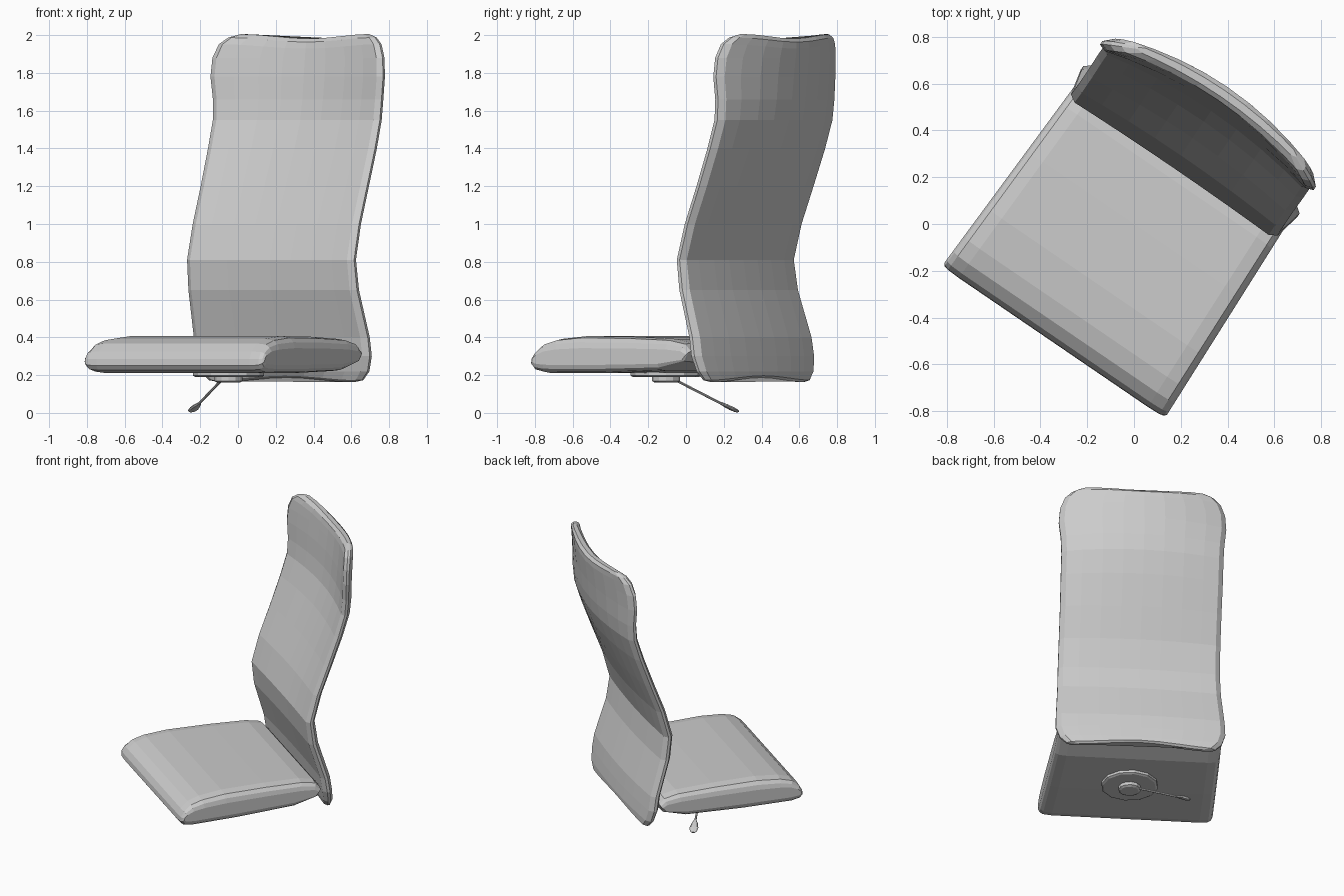
import bpy, bmesh, math
from mathutils import Vector

if "Cube" in bpy.data.objects:
    bpy.data.objects.remove(bpy.data.objects["Cube"])

TURN = math.radians(-34.3)   # the whole chair is swivelled on its axis


def loft(name, rings):
    """Skin a list of equal-length closed rings and cap both ends."""
    bm = bmesh.new()
    vs = [[bm.verts.new(p) for p in r] for r in rings]
    n = len(vs[0])
    for a, b in zip(vs, vs[1:]):
        for i in range(n):
            j = (i + 1) % n
            bm.faces.new((a[i], a[j], b[j], b[i]))
    bm.faces.new(vs[0])
    bm.faces.new(vs[-1])
    bmesh.ops.recalc_face_normals(bm, faces=bm.faces)
    me = bpy.data.meshes.new(name)
    bm.to_mesh(me)
    bm.free()
    ob = bpy.data.objects.new(name, me)
    bpy.context.collection.objects.link(ob)
    return ob


# Seat cushion: side profile (y, z) swept across the width
profile = [(-.613, .25), (-.61, .285), (-.59, .325), (-.54, .368), (-.46, .392),
           (-.3, .407), (0, .403), (.25, .392), (.35, .37), (.385, .33),
           (.36, .27), (.2, .222), (-.2, .21), (-.54, .212), (-.595, .226)]
stations = [(1, .45, .965), (.985, .72, .985), (.95, .92, .995), (.85, 1, 1), (.4, 1, 1)]
stations += [(-s, kz, ky) for s, kz, ky in reversed(stations)]
rings = []
for s, kz, ky in stations:
    rings.append([(s * (.555 - .035 * y), -.1 + (y + .1) * ky, .29 + (z - .29) * kz)
                  for y, z in profile])
seat = loft("seat_cushion", rings)
seat.rotation_euler.z = TURN

# Backrest rows: height, half width, edge depth, dish depth, thickness
rows = [(.175, .43, .45, .02, .02), (.185, .49, .448, .02, .045), (.22, .535, .44, .02, .06),
        (.30, .56, .427, .02, .065), (.40, .557, .412, .02, .065), (.65, .54, .335, .018, .065),
        (.81, .535, .314, .017, .06), (1.0, .533, .363, .03, .06), (1.2, .533, .437, .045, .06),
        (1.4, .535, .508, .06, .06), (1.55, .535, .553, .07, .06), (1.66, .54, .562, .08, .06),
        (1.78, .553, .562, .092, .06), (1.88, .545, .566, .1, .06), (1.94, .515, .572, .1, .06),
        (1.975, .47, .58, .095, .055), (1.993, .41, .595, .08, .025)]
cols = [-.94, -.75, -.5, -.25, 0, .25, .5, .75, .94]
rings = []
for z, w, y, dish, t in rows:
    def pt(u, side):
        wave = .012 * math.cos(math.pi * u)       # dipped top and bottom edges
        dz = -wave if z > 1.9 else (wave if z < .2 else 0)
        thick = t * (1 + .25 * (1 - u * u))
        k = (w / .55) ** 2
        return (u * w, y + dish * (1 - u * u * k) + side * thick / 2, z + dz)
    rings.append([pt(-1, -.3)] + [pt(u, -1) for u in cols] + [pt(1, -.3), pt(1, .3)]
                 + [pt(u, 1) for u in reversed(cols)] + [pt(-1, .3)])
back = loft("backrest", rings)
back.rotation_euler.z = TURN


# Swivel mount under the seat
def disc(name, r, levels, sides, centre=(-.05, -.105)):
    rings = []
    for z, k in levels:
        rings.append([(centre[0] + r * k * math.cos(2 * math.pi * i / sides),
                       centre[1] + r * k * math.sin(2 * math.pi * i / sides), z)
                      for i in range(sides)])
    return loft(name, rings)


disc("mount_plate", .188, [(.19, .93), (.197, 1), (.214, 1)], 12)
disc("swivel_hub", .074, [(.16, .8), (.168, 1), (.195, 1)], 12)


# Height lever: thin rod ending in a flat paddle
def along(name, a, b, sections, sides=8):
    a, b = Vector(a), Vector(b)
    d = (b - a).normalized()
    side = d.cross(Vector((0, 0, 1))).normalized()
    up = side.cross(d)
    return loft(name, [[a.lerp(b, f) + side * (rw * math.cos(2 * math.pi * i / sides))
                        + up * (rh * math.sin(2 * math.pi * i / sides))
                        for i in range(sides)] for f, rw, rh in sections])


along("lever_rod", (-.085, -.06, .176), (-.215, .205, .04), [(0, .007, .007), (1, .007, .007)], 6)
along("lever_paddle", (-.205, .187, .05), (-.25, .275, .007),
      [(0, .01, .008), (.25, .021, .01), (.6, .029, .011), (.88, .024, .009), (1, .012, .005)])
